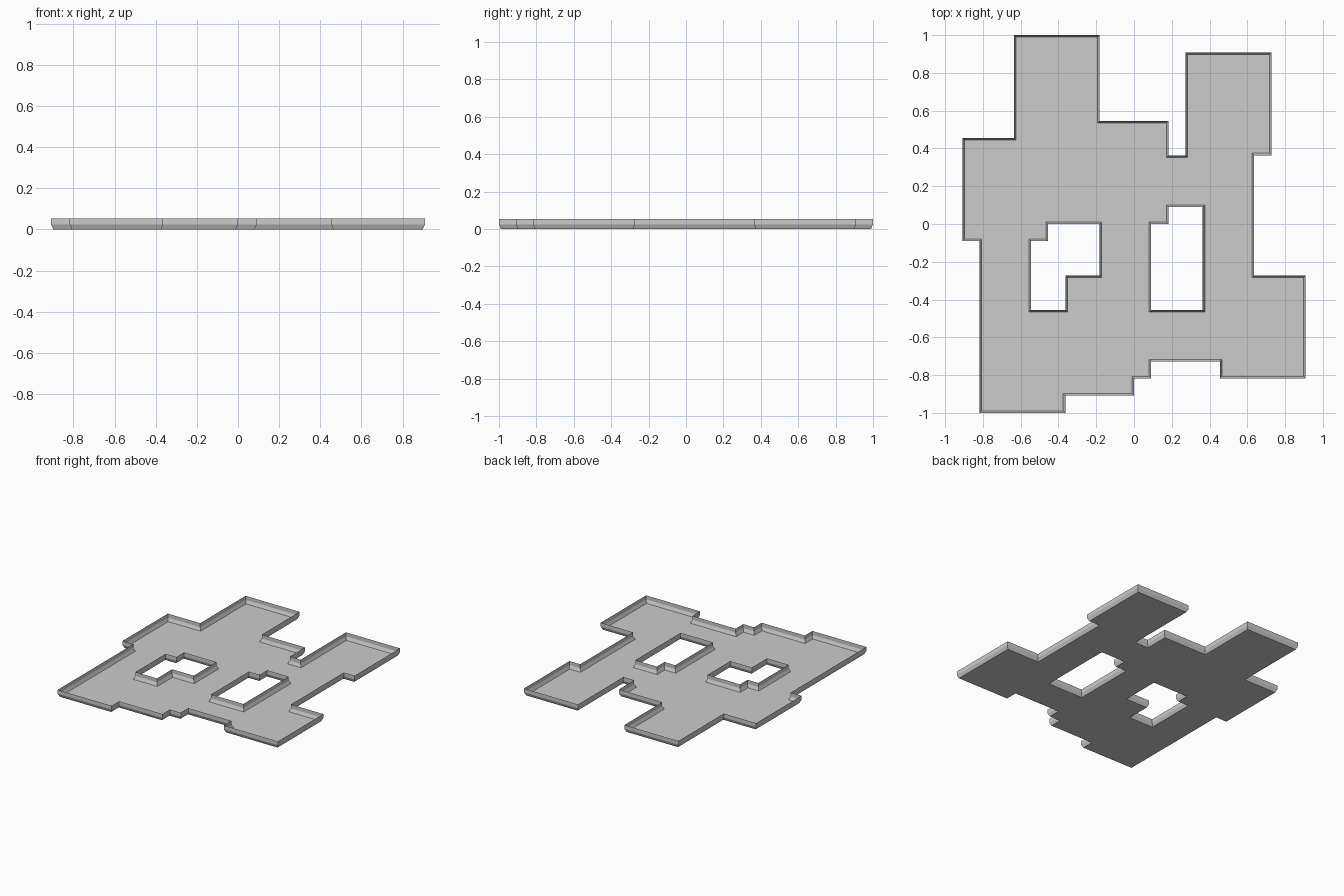
import bpy, bmesh
from mathutils import Vector

if "Cube" in bpy.data.objects:
    bpy.data.objects.remove(bpy.data.objects["Cube"])

U = 1 / 11                      # plan grid step
# wall cross-section: (inset from rim, height), floor edge to rim
PROFILE = [(0.011, 0.0), (0.0, 0.024), (0.0, 0.054)]

# plan outlines in grid steps, floor always on the right-hand side
OUTER = [(-7, 11), (-2, 11), (-2, 6), (2, 6), (2, 4), (3, 4), (3, 10), (8, 10),
         (8, 4), (7, 4), (7, -3), (10, -3), (10, -9), (5, -9), (5, -8), (1, -8),
         (1, -9), (0, -9), (0, -10), (-4, -10), (-4, -11), (-9, -11), (-9, -1),
         (-10, -1), (-10, 5), (-7, 5)]
HOLE_LEFT = [(-5, 0), (-5, -1), (-6, -1), (-6, -5), (-4, -5), (-4, -3),
             (-2, -3), (-2, 0)]
HOLE_RIGHT = [(2, 1), (2, 0), (1, 0), (1, -5), (4, -5), (4, 1)]


def offset_loop(points, inset):
    """Move every right-angled corner towards the floor side."""
    out = []
    for i, p in enumerate(points):
        p = Vector(p)
        a = (p - Vector(points[i - 1])).normalized()
        b = (Vector(points[(i + 1) % len(points)]) - p).normalized()
        out.append(p * U + inset * Vector((a.y + b.y, -a.x - b.x)))
    return out


bm = bmesh.new()
floor_edges = []
for outline in (OUTER, HOLE_LEFT, HOLE_RIGHT):
    n = len(outline)
    rings = [[bm.verts.new((p.x, p.y, z)) for p in offset_loop(outline, inset)]
             for inset, z in PROFILE]
    # thin upright wall with a sloped foot
    for lo, hi in zip(rings, rings[1:]):
        for i in range(n):
            j = (i + 1) % n
            bm.faces.new((lo[i], lo[j], hi[j], hi[i]))
    floor_edges += [bm.edges.get((rings[0][i], rings[0][(i + 1) % n]))
                    for i in range(n)]

# floor with the two openings
fill = bmesh.ops.triangle_fill(bm, edges=floor_edges, use_beauty=True,
                               normal=(0, 0, 1))
floor = [f for f in fill["geom"] if isinstance(f, bmesh.types.BMFace)]
for f in floor:
    f.normal_update()
    if f.normal.z < 0:
        f.normal_flip()

# walls face the tray interior, matching the floor
bm.normal_update()
centre_ok = all(f.normal.z > -1e-4 for f in bm.faces)
if not centre_ok:
    bmesh.ops.reverse_faces(bm, faces=[f for f in bm.faces if f not in floor])

mesh = bpy.data.meshes.new("floor_tray")
bm.to_mesh(mesh)
bm.free()
tray = bpy.data.objects.new("floor_tray", mesh)
bpy.context.collection.objects.link(tray)

grey = bpy.data.materials.new("light grey")
grey.diffuse_color = (0.6, 0.6, 0.6, 1)
grey.use_nodes = True
grey.node_tree.nodes["Principled BSDF"].inputs["Base Color"].default_value = grey.diffuse_color
mesh.materials.append(grey)
